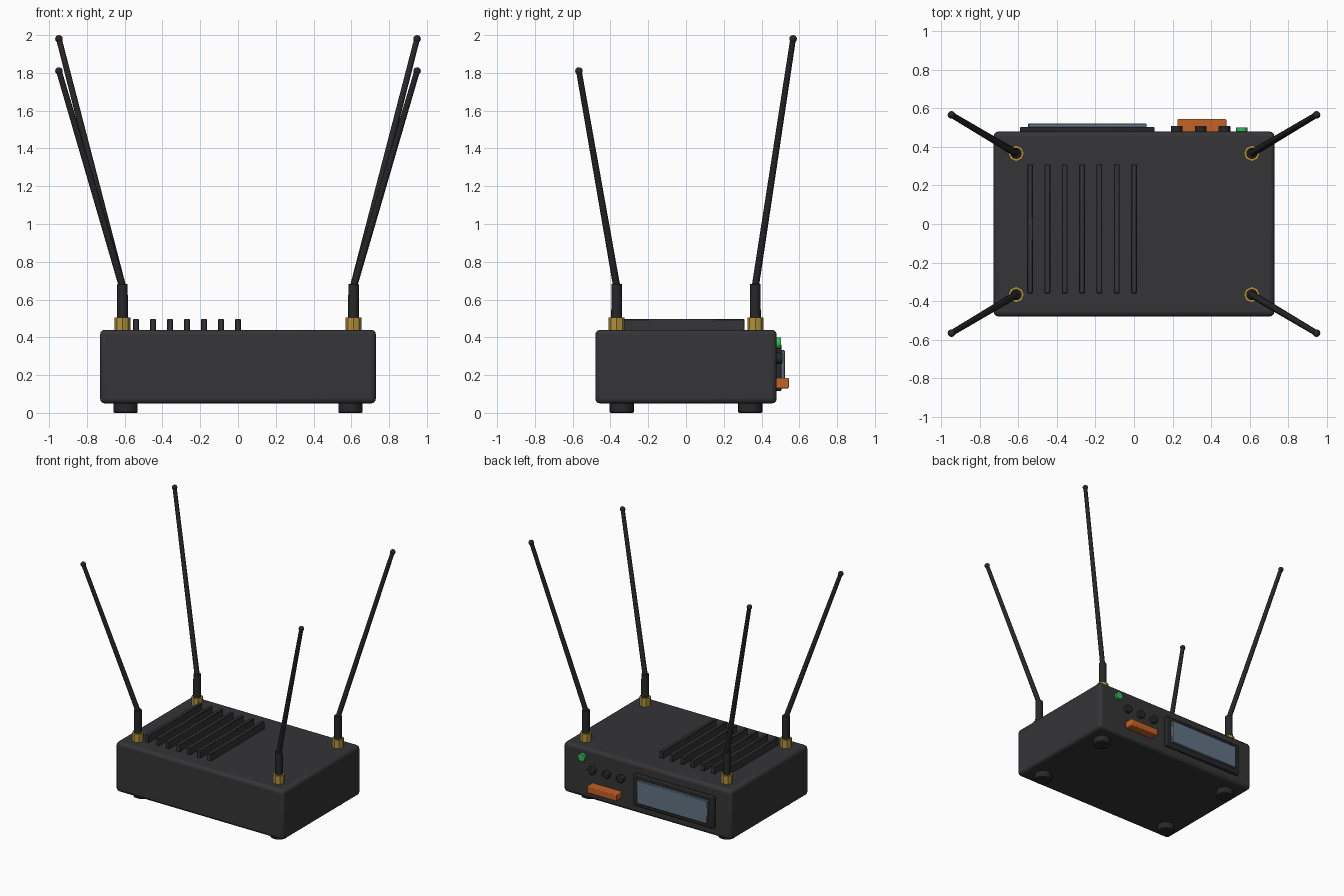
import bpy
from math import radians
from mathutils import Vector

if "Cube" in bpy.data.objects:
    bpy.data.objects.remove(bpy.data.objects["Cube"])


def material(name, r, g, b):
    m = bpy.data.materials.new(name)
    m.diffuse_color = (r, g, b, 1)
    m.use_nodes = True
    m.node_tree.nodes["Principled BSDF"].inputs["Base Color"].default_value = m.diffuse_color
    return m


BODY = material("charcoal", 0.035, 0.035, 0.038)
BLACK = material("black", 0.02, 0.02, 0.022)
BRASS = material("brass", 0.45, 0.29, 0.04)
GLASS = material("blue_grey", 0.12, 0.17, 0.23)
ORANGE = material("orange", 0.55, 0.12, 0.02)
GREEN = material("green", 0.03, 0.5, 0.1)


def finish(name, mat, bevel=0, segments=2):
    ob = bpy.context.object
    ob.name = name
    ob.data.materials.append(mat)
    bpy.ops.object.transform_apply(location=False, rotation=True, scale=True)
    if bevel:
        mod = ob.modifiers.new("bevel", "BEVEL")
        mod.width, mod.segments = bevel, segments
        mod.limit_method = "ANGLE"
    bpy.ops.object.shade_smooth_by_angle(angle=radians(35))
    return ob


def box(name, lo, hi, mat, bevel=0, segments=2):
    lo, hi = Vector(lo), Vector(hi)
    bpy.ops.mesh.primitive_cube_add(size=1, location=(lo + hi) / 2)
    bpy.context.object.scale = hi - lo
    return finish(name, mat, bevel, segments)


def rod(name, a, b, r1, r2, mat, sides=16, bevel=0):
    a, b = Vector(a), Vector(b)
    d = b - a
    bpy.ops.mesh.primitive_cone_add(
        vertices=sides, radius1=r1, radius2=r2, depth=d.length,
        location=(a + b) / 2, rotation=d.to_track_quat("Z", "Y").to_euler())
    return finish(name, mat, bevel)


# Rounded case
box("case", (-0.73, -0.48, 0.05), (0.73, 0.48, 0.44), BODY, 0.025, 3)

# Cooling fins on the lid
for i in range(7):
    x = -0.54 + 0.09 * i
    box(f"cooling_fin_{i + 1}", (x - 0.015, -0.36, 0.43),
        (x + 0.015, 0.31, 0.497), BODY, 0.004, 1)

# Feet and antennas at the four corners, the rear antennas being taller
for sx in (-1, 1):
    for sy in (-1, 1):
        tag = ("front" if sy < 0 else "rear") + ("_left" if sx < 0 else "_right")
        rod(f"foot_{tag}", (sx * 0.595, sy * 0.34, 0), (sx * 0.595, sy * 0.34, 0.06),
            0.064, 0.064, BLACK, 24, 0.006)
        x, y = sx * 0.612, sy * 0.367
        tip = Vector((sx * 0.948, sy * 0.567, 1.98 if sy > 0 else 1.81))
        rod(f"connector_{tag}", (x, y, 0.435), (x, y, 0.505), 0.042, 0.042, BRASS, 8)
        rod(f"antenna_sleeve_{tag}", (x, y, 0.50), (x, y, 0.682), 0.029, 0.028, BLACK, 16, 0.003)
        rod(f"antenna_{tag}", (x, y, 0.67), tip, 0.019, 0.015, BLACK, 12)
        bpy.ops.mesh.primitive_uv_sphere_add(segments=12, ring_count=8, radius=0.02, location=tip)
        finish(f"antenna_tip_{tag}", BLACK)

# Rear display
box("display_frame", (-0.593, 0.47, 0.115), (0.107, 0.505, 0.365), BLACK, 0.008)
box("display_glass", (-0.55, 0.49, 0.15), (0.065, 0.523, 0.332), GLASS, 0.004, 1)

# Rear buttons, port and status light
for i, x in enumerate((0.222, 0.346, 0.47)):
    rod(f"button_{i + 1}", (x, 0.47, 0.29), (x, 0.51, 0.29), 0.03, 0.03, BLACK, 16, 0.005)
box("port", (0.225, 0.47, 0.13), (0.48, 0.545, 0.185), ORANGE, 0.006)
rod("status_light", (0.56, 0.47, 0.37), (0.56, 0.502, 0.37), 0.03, 0.03, GREEN, 12)
